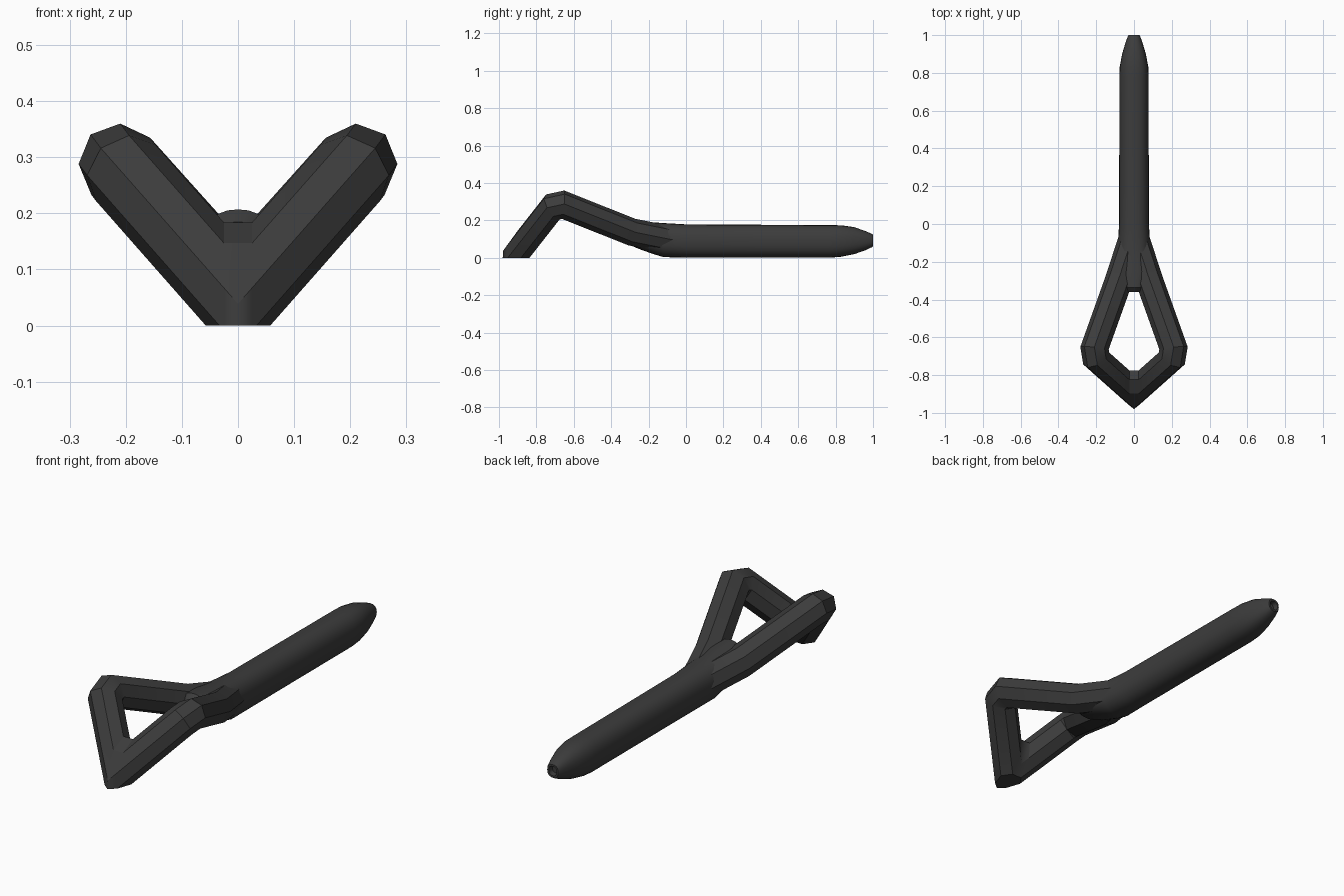
import bpy, bmesh, math
from mathutils import Vector

if "Cube" in bpy.data.objects:
    bpy.data.objects.remove(bpy.data.objects["Cube"])

mat = bpy.data.materials.new("dark_grey")
mat.diffuse_color = (0.045, 0.045, 0.045, 1)
mat.use_nodes = True
mat.node_tree.nodes["Principled BSDF"].inputs["Base Color"].default_value = mat.diffuse_color


def finish(bm, name, angle):
    bmesh.ops.remove_doubles(bm, verts=bm.verts, dist=0.0015)
    bmesh.ops.recalc_face_normals(bm, faces=bm.faces)
    me = bpy.data.meshes.new(name)
    bm.to_mesh(me)
    bm.free()
    me.materials.append(mat)
    ob = bpy.data.objects.new(name, me)
    bpy.context.collection.objects.link(ob)
    bpy.ops.object.select_all(action='DESELECT')
    ob.select_set(True)
    bpy.context.view_layer.objects.active = ob
    bpy.ops.object.shade_smooth_by_angle(angle=math.radians(angle))
    return ob


def loft(bm, rings):
    vs = [[bm.verts.new(p) for p in r] for r in rings]
    n = len(vs[0])
    for a, b in zip(vs, vs[1:]):
        for i in range(n):
            j = (i + 1) % n
            bm.faces.new((a[i], a[j], b[j], b[i]))
    return vs


# Forked frame: one octagonal bar with mitred joints, mirrored across x
path = [Vector(p) for p in ((0, -0.89, 0.045), (0.2, -0.712, 0.272),
                            (0.209, -0.657, 0.284), (0.078, -0.29, 0.138),
                            (0.0, -0.05, 0.09))]
dirs = [(b - a).normalized() for a, b in zip(path, path[1:])]
normals = [Vector((1, 0, 0))]
normals += [(a + b).normalized() for a, b in zip(dirs, dirs[1:])] + [dirs[-1]]


def project(ring, d, i):
    n = normals[i]
    return [p + d * ((path[i] - p).dot(n) / d.dot(n)) for p in ring]


side = dirs[1].cross(Vector((0, 0, 1))).normalized()
up = side.cross(dirs[1])
R = 0.073
base = [path[1] + side * R * math.sin(k * math.pi / 4) + up * R * math.cos(k * math.pi / 4)
        for k in range(8)]
r1 = project(base, dirs[1], 1)
r2 = project(base, dirs[1], 2)
r0 = project(r1, dirs[0], 0)
r3 = project(r2, dirs[2], 3)
r4 = project(r3, dirs[3], 4)
# blunt inner corner at the front of the frame
slide = dirs[0] * (0.025 / dirs[0].x)
r0b = [p + slide for p in r0]
r0 = [Vector((0, q.y, q.z)) if p.z > 0.09 else p for p, q in zip(r0, r0b)]
bm = bmesh.new()
loft(bm, [r0, r0b, r1, r2, r3, r4])
# flat foot on the ground
geom = bm.verts[:] + bm.edges[:] + bm.faces[:]
cut = bmesh.ops.bisect_plane(bm, geom=geom, plane_co=(0, 0, 0), plane_no=(0, 0, 1),
                             clear_inner=True)
foot = [v for v in cut['geom_cut'] if isinstance(v, bmesh.types.BMVert)]
if len(foot) > 2:
    c = sum((v.co for v in foot), Vector()) / len(foot)
    foot.sort(key=lambda v: math.atan2(v.co.y - c.y, v.co.x - c.x))
    bm.faces.new(foot)
for v in bm.verts:
    v.co.y = max(v.co.y, -1)
frame = finish(bm, "forked_frame", 20)
mod = frame.modifiers.new("mirror", 'MIRROR')
mod.use_axis[0] = True

# Rounded handle: (y, centre z, half width, half height)
sections = [(-0.36, 0.145, 0.035, 0.04), (-0.335, 0.145, 0.06, 0.062),
            (-0.25, 0.123, 0.092, 0.076), (-0.18, 0.106, 0.09, 0.084),
            (-0.12, 0.095, 0.086, 0.091), (0, 0.09, 0.079, 0.089),
            (0.4, 0.089, 0.078, 0.088), (0.77, 0.088, 0.078, 0.087),
            (0.83, 0.09, 0.076, 0.084), (0.9, 0.092, 0.063, 0.072),
            (0.96, 0.092, 0.045, 0.051), (0.993, 0.0925, 0.033, 0.036),
            (1.0, 0.0925, 0.029, 0.031), (1.0, 0.0925, 0.021, 0.022),
            (0.975, 0.0925, 0.018, 0.019)]
N = 24


def pw(v):
    return math.copysign(abs(v) ** 0.85, v)


rings = [[(hw * pw(math.cos(2 * math.pi * k / N)), y, cz + hh * pw(math.sin(2 * math.pi * k / N)))
          for k in range(N)] for y, cz, hw, hh in sections]
bm = bmesh.new()
vs = loft(bm, rings)
bm.faces.new(vs[0])
bm.faces.new(vs[-1])
finish(bm, "handle", 40)
